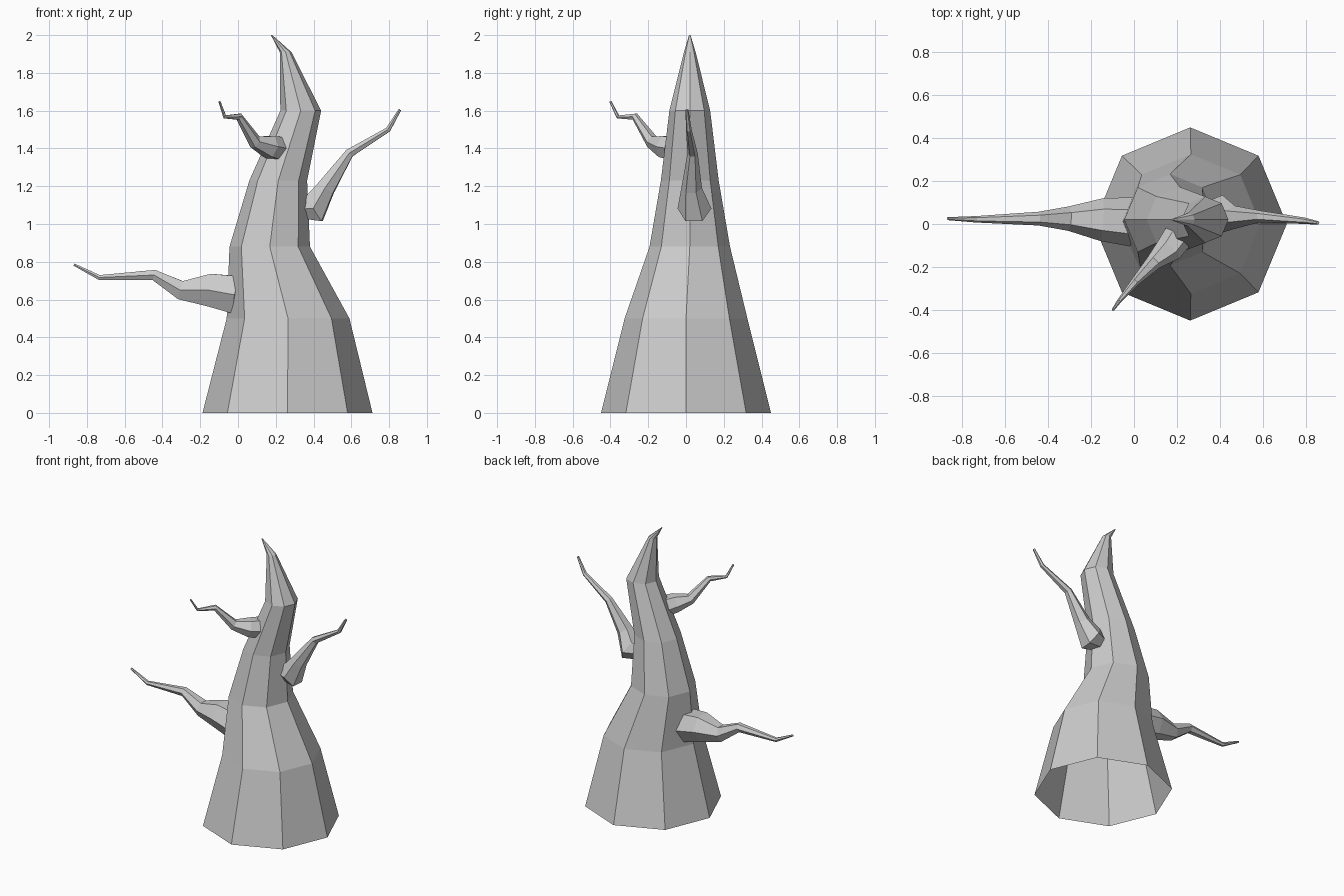
import bpy, bmesh, math
from mathutils import Vector

if "Cube" in bpy.data.objects:
    bpy.data.objects.remove(bpy.data.objects["Cube"])


def loft(name, rings, cap_start=True):
    """Skin a list of vertex rings into one flat-shaded tube."""
    bm = bmesh.new()
    loops = [[bm.verts.new(p) for p in ring] for ring in rings]
    n = len(loops[0])
    for a, b in zip(loops, loops[1:]):
        for i in range(n):
            j = (i + 1) % n
            bm.faces.new((a[i], a[j], b[j], b[i]))
    bm.faces.new(loops[-1])
    if cap_start:
        bm.faces.new(loops[0][::-1])
    mesh = bpy.data.meshes.new(name)
    bm.to_mesh(mesh)
    bm.free()
    obj = bpy.data.objects.new(name, mesh)
    bpy.context.collection.objects.link(obj)
    return obj


def ring(center, u, v, radius, sides):
    return [center + radius * (math.cos(t) * u + math.sin(t) * v)
            for t in (math.tau * i / sides for i in range(sides))]


def branch(name, path):
    """Six-sided tube whose rings bisect the bends of a path of (x, y, z, radius)."""
    pts = [Vector(p[:3]) for p in path]
    rings = []
    for i, p in enumerate(pts):
        d_in = (p - pts[max(i - 1, 0)]).normalized()
        d_out = (pts[min(i + 1, len(pts) - 1)] - p).normalized()
        t = (d_in + d_out).normalized()
        side = Vector((0, 0, 1)).cross(t).normalized()
        rings.append(ring(p, side, t.cross(side), path[i][3], 6))
    return loft(name, rings)


# Trunk: eight-sided, open underneath, leaning rings of (x, y, z, radius)
X, Y, Z = Vector((1, 0, 0)), Vector((0, 1, 0)), Vector((0, 0, 1))
trunk = [(.262, 0, 0, .45), (.265, 0, .5, .325), (.168, .02, .88, .213),
         (.213, .02, 1.23, .153), (.332, .02, 1.6, .108),
         (.252, .02, 1.91, .031), (.178, .02, 2.0, .004)]
loft("trunk", [ring(Vector(p[:3]), X, Y, p[3], 8) for p in trunk], cap_start=False)

# Branches
branch("lower_left_branch", [
    (-.01, .01, .625, .115), (-.15, .02, .65, .1), (-.305, .025, .65, .057),
    (-.445, .025, .73, .032), (-.735, .022, .717, .015), (-.868, .025, .785, .007)])
branch("right_branch", [
    (.34, .045, 1.08, .06), (.405, .045, 1.082, .09), (.465, .03, 1.19, .055),
    (.59, .035, 1.375, .027), (.795, .015, 1.5, .015), (.857, .005, 1.605, .008)])
branch("upper_front_branch", [
    (.205, -.06, 1.4, .07), (.165, -.115, 1.41, .065), (.09, -.18, 1.435, .037),
    (.005, -.27, 1.568, .02), (-.07, -.36, 1.567, .01), (-.098, -.4, 1.648, .006)])
